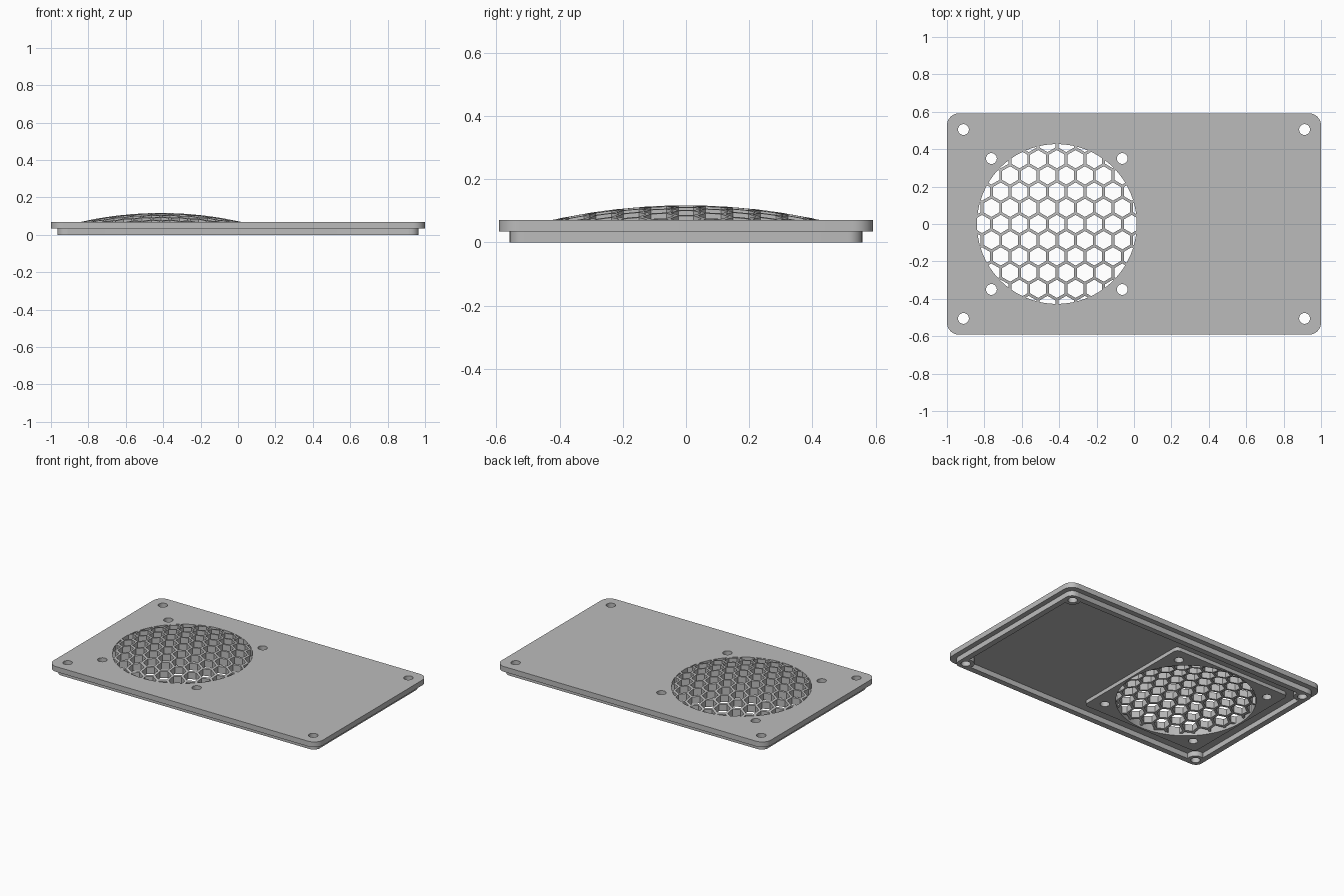
import bpy, bmesh, math

if "Cube" in bpy.data.objects:
    bpy.data.objects.remove(bpy.data.objects["Cube"])

GRAY = bpy.data.materials.new("matte gray")
GRAY.diffuse_color = (0.5, 0.5, 0.5, 1)
GRAY.use_nodes = True
GRAY.node_tree.nodes["Principled BSDF"].inputs["Base Color"].default_value = GRAY.diffuse_color

FAN_X, FAN_R = -0.4125, 0.427      # fan opening
TOP, STEP = 0.07, 0.035            # plate top and underside


def circle(cx, cy, r, n=48, start=0.0):
    return [(cx + r * math.cos(start + 2 * math.pi * i / n),
             cy + r * math.sin(start + 2 * math.pi * i / n)) for i in range(n)]


def rounded_rect(cx, cy, hx, hy, r, n=8):
    pts = []
    for k, (sx, sy) in enumerate(((1, 1), (-1, 1), (-1, -1), (1, -1))):
        for i in range(n + 1):
            a = math.pi / 2 * (k + i / n)
            pts.append((cx + sx * (hx - r) + r * math.cos(a),
                        cy + sy * (hy - r) + r * math.sin(a)))
    return pts


def prisms(name, outlines, z0, z1):
    """Extrude closed outlines between two heights into one object."""
    bm = bmesh.new()
    for pts in outlines:
        lo = [bm.verts.new((x, y, z0)) for x, y in pts]
        hi = [bm.verts.new((x, y, z1)) for x, y in pts]
        bm.faces.new(lo[::-1])
        bm.faces.new(hi)
        for i in range(len(pts)):
            j = (i + 1) % len(pts)
            bm.faces.new((lo[i], lo[j], hi[j], hi[i]))
    return finish(name, bm)


def finish(name, bm):
    bmesh.ops.recalc_face_normals(bm, faces=bm.faces)
    me = bpy.data.meshes.new(name)
    bm.to_mesh(me)
    bm.free()
    me.materials.append(GRAY)
    ob = bpy.data.objects.new(name, me)
    bpy.context.collection.objects.link(ob)
    return ob


def combine(target, tool, operation):
    mod = target.modifiers.new("bool", 'BOOLEAN')
    mod.operation, mod.solver, mod.object = operation, 'EXACT', tool
    dg = bpy.context.evaluated_depsgraph_get()
    me = bpy.data.meshes.new_from_object(target.evaluated_get(dg))
    target.modifiers.clear()
    target.data = me
    bpy.data.objects.remove(tool)


def smooth(ob):
    bpy.ops.object.select_all(action='DESELECT')
    ob.select_set(True)
    bpy.context.view_layer.objects.active = ob
    bpy.ops.object.shade_smooth_by_angle(angle=math.radians(30))


corners = [(sx * 0.912, sy * 0.505) for sx in (-1, 1) for sy in (-1, 1)]
fan_screws = [(FAN_X + sx * 0.35, sy * 0.35) for sx in (-1, 1) for sy in (-1, 1)]

# Cover plate with a stepped lip underneath
plate = prisms("cover_plate", [rounded_rect(0, 0, 1.0, 0.592, 0.065)], STEP, TOP)
combine(plate, prisms("lip", [rounded_rect(0, 0, 0.966, 0.557, 0.045)], 0, 0.05), 'UNION')
combine(plate, prisms("pocket", [rounded_rect(0, 0, 0.928, 0.519, 0.01)], -0.1, STEP), 'DIFFERENCE')

# Corner screw bosses and the square fan pad
combine(plate, prisms("bosses", [circle(x, y, 0.0525) for x, y in corners], 0, 0.05), 'UNION')
combine(plate, prisms("fan_pad", [rounded_rect(FAN_X, 0, 0.44, 0.44, 0.03)], 0.01, 0.05), 'UNION')

# Screw holes and fan opening
holes = [circle(x, y, 0.029, 32) for x, y in corners + fan_screws]
holes.append(circle(FAN_X, 0, FAN_R, 128))
combine(plate, prisms("holes", holes, -0.2, 0.3), 'DIFFERENCE')
smooth(plate)

# Domed grille: spherical shell turned around the fan axis
RISE, THICK, RINGS, SEG = 0.047, 0.045, 10, 128
R = (FAN_R ** 2 + RISE ** 2) / (2 * RISE)
bm = bmesh.new()
rows = []
for drop in (0, THICK):
    for k in range(1, RINGS + 1):
        r = FAN_R * k / RINGS
        z = TOP + RISE - R + math.sqrt(R * R - r * r) - drop
        rows.append([bm.verts.new((x, y, z)) for x, y in circle(FAN_X, 0, r, SEG)])
rows = rows[:RINGS][::1] + rows[RINGS:][::-1]     # top outward, then underside inward
for a, b in zip(rows, rows[1:]):
    for i in range(SEG):
        j = (i + 1) % SEG
        bm.faces.new((a[i], b[i], b[j], a[j]))
for row, z in ((rows[0], TOP + RISE), (rows[-1], TOP + RISE - THICK)):
    c = bm.verts.new((FAN_X, 0, z))
    for i in range(SEG):
        bm.faces.new((c, row[i], row[(i + 1) % SEG]))
grille = finish("domed_grille", bm)

# Honeycomb openings through the dome
PITCH, CELL = 0.1, 0.0845 / math.sqrt(3)
cells = []
for row in range(-6, 7):
    for col in range(-6, 7):
        x = (col + 0.5 * (row % 2)) * PITCH
        y = row * PITCH * math.sqrt(3) / 2
        if math.hypot(x, y) < FAN_R + CELL:
            cells.append(circle(FAN_X + x, y, CELL, 6, math.pi / 6))
combine(grille, prisms("honeycomb", cells, -0.2, 0.4), 'DIFFERENCE')
smooth(grille)
